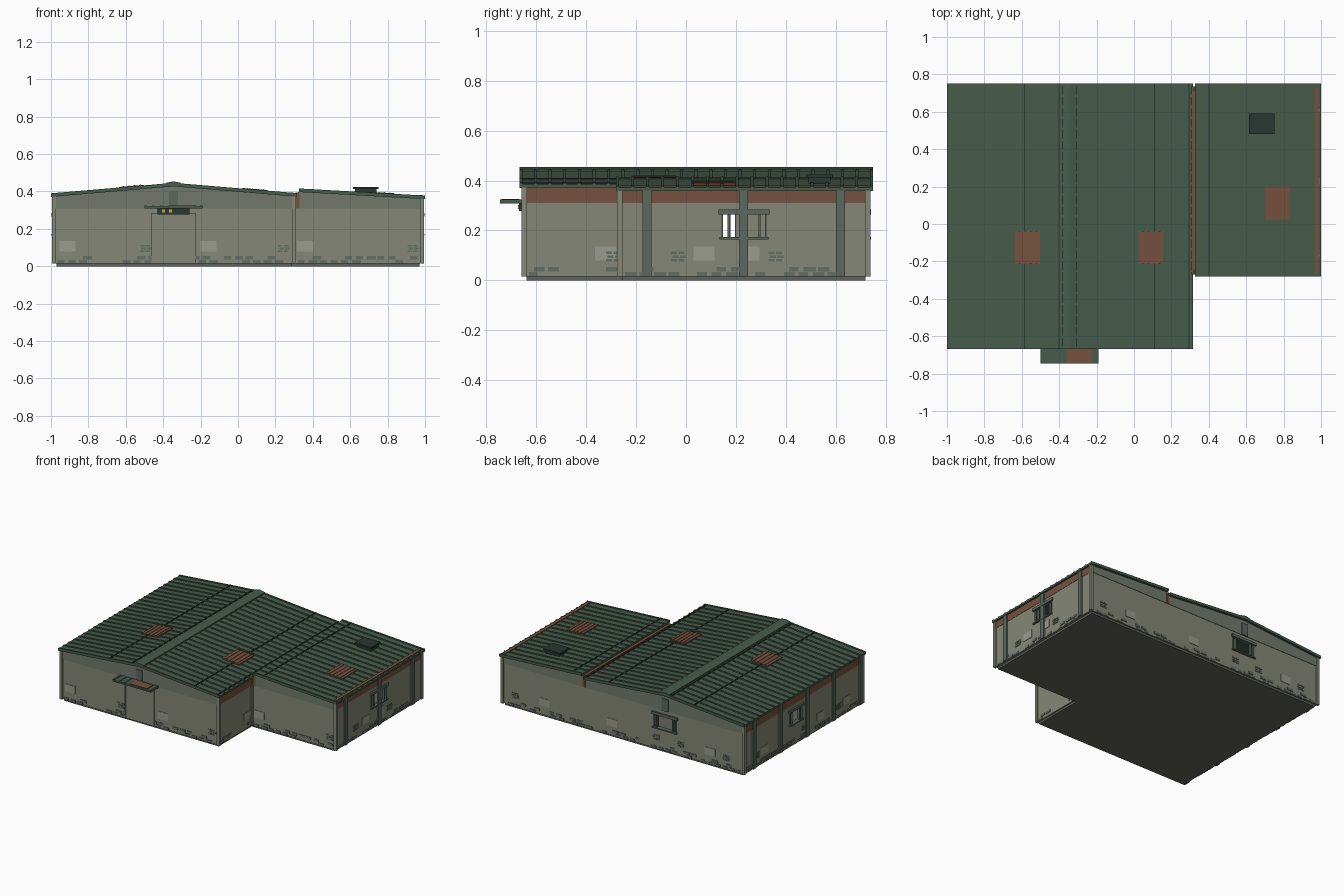
import bpy, bmesh, random
from mathutils import Vector

if "Cube" in bpy.data.objects:
    bpy.data.objects.remove(bpy.data.objects["Cube"])

random.seed(4)

def material(name, r, g, b):
    m = bpy.data.materials.new(name)
    m.diffuse_color = [(c / 255) ** 2.2 for c in (r, g, b)] + [1]
    m.use_nodes = True
    m.node_tree.nodes["Principled BSDF"].inputs["Base Color"].default_value = m.diffuse_color
    return m

WALL = material("wall", 132, 134, 118)
GABLE = material("gable", 112, 120, 108)
TRIM = material("trim", 92, 104, 96)
BRICK = material("brick", 100, 110, 100)
PALE = material("pale", 152, 155, 141)
RUST = material("rust", 116, 82, 64)
ROOF = material("roof", 72, 92, 77)
DARK = material("dark", 45, 58, 52)
PLINTH = material("plinth", 98, 98, 92)
LAMP = material("lamp", 215, 170, 60)

def prisms(name, parts, mat):
    """Extrude each xz profile from y0 to y1, all in one mesh."""
    bm = bmesh.new()
    for profile, y0, y1 in parts:
        a = [bm.verts.new((x, y0, z)) for x, z in profile]
        b = [bm.verts.new((x, y1, z)) for x, z in profile]
        bm.faces.new(a)
        bm.faces.new(b[::-1])
        for i in range(len(a)):
            j = (i + 1) % len(a)
            bm.faces.new((a[i], b[i], b[j], a[j]))
    bmesh.ops.recalc_face_normals(bm, faces=bm.faces)
    me = bpy.data.meshes.new(name)
    bm.to_mesh(me)
    bm.free()
    me.materials.append(mat)
    ob = bpy.data.objects.new(name, me)
    bpy.context.collection.objects.link(ob)
    return ob

def boxes(name, items, mat):
    """Boxes given as x0, x1, y0, y1, z0, z1."""
    prisms(name, [([(x0, z0), (x1, z0), (x1, z1), (x0, z1)], y0, y1)
                  for x0, x1, y0, y1, z0, z1 in items], mat)

def on_wall(w, u0, u1, z0, z1, d0, d1):
    """Box on a wall: u along it, d outward from its plane."""
    axis, sign, pos = w[:3]
    a, b = sorted((pos + sign * d0, pos + sign * d1))
    return (a, b, u0, u1, z0, z1) if axis == "x" else (u0, u1, a, b, z0, z1)

# name: axis, outward sign, plane, start, end, window span
WALLS = {
    "front": ("y", -1, -0.65, -0.985, 0.30, None),
    "wing_front": ("y", -1, -0.265, 0.30, 0.985, None),
    "back": ("y", 1, 0.73, -0.985, 0.985, (-0.43, -0.25)),
    "left": ("x", -1, -0.985, -0.65, 0.73, (0.06, 0.20)),
    "main_right": ("x", 1, 0.30, -0.65, -0.265, None),
    "right": ("x", 1, 0.985, -0.265, 0.73, (0.145, 0.32)),
}
PATCHES = {
    "front": [-0.955, -0.2], "wing_front": [0.315], "main_right": [-0.365],
    "right": [0.03, 0.21], "left": [-0.5, -0.2, 0.45], "back": [-0.75, 0.05, 0.6],
}
CLUSTERS = {
    "front": [-0.525, 0.215], "wing_front": [0.905], "main_right": [-0.32],
    "right": [-0.06, 0.33], "left": [-0.4, 0.0, 0.55], "back": [-0.87, -0.5, -0.3, 0.85],
}
Z0, ZW, TOP, S0, S1, T = 0.015, 0.31, 0.38, 0.17, 0.27, 0.02

# Plinth and floor
boxes("plinth", [(-0.97, 0.29, -0.64, 0.72, 0, Z0), (0.29, 0.97, -0.255, 0.72, 0, Z0)], PLINTH)

for name, w in WALLS.items():
    u0, u1, win = w[3:]
    # Wall pieces around the window opening
    if win:
        a, b = win
        spans = [(u0, u1, Z0, S0), (u0, u1, S1, ZW), (u0, a, S0, S1), (b, u1, S0, S1)]
        boxes(name + "_window_frame",
              [on_wall(w, a - .015, b + .015, S1 - .005, S1 + .015, -.02, .012),
               on_wall(w, a - .01, b + .01, S0 - .006, S0 + .003, -.02, .012)]
              + [on_wall(w, u - .004, u + .004, S0, S1, -.015, .004)
                 for u in (a, a + .025, b - .025, b)], TRIM)
    else:
        spans = [(u0, u1, Z0, ZW)]
    boxes(name + "_wall", [on_wall(w, *s, -T, 0) for s in spans], WALL)
    if w[0] == "x":
        boxes(name + "_rust_band", [on_wall(w, u0, u1, ZW, TOP, -T, .002)], RUST)
    # Exposed base bricks in two broken courses
    bricks = []
    for row, chance in ((0, 0.72), (1, 0.5)):
        u = u0 + 0.02 + row * 0.02
        while u + 0.05 < u1:
            if random.random() < chance:
                z = Z0 + row * 0.021
                bricks.append(on_wall(w, u, u + random.uniform(.035, .05), z, z + .018, 0, .004))
            u += 0.058
    # Small brick clusters
    for c in CLUSTERS[name]:
        for r in range(3):
            for k in range(2):
                s = c + k * .03 + (r % 2) * .006
                z = .075 + r * .015
                bricks.append(on_wall(w, s, s + .024, z, z + .01, 0, .003))
    boxes(name + "_bricks", bricks, BRICK)
    boxes(name + "_plaster_patches",
          [on_wall(w, p, p + .085, .08, .135, 0, .003) for p in PATCHES[name]], PALE)

# Gable tops above the wall band
main_gable = [(-.985, ZW), (.30, ZW), (.30, .382), (-.345, .432), (-.985, TOP)]
wing_gable = [(.30, ZW), (.985, ZW), (.985, .368), (.33, .402), (.30, .38)]
prisms("front_gable", [(main_gable, -.653, -.63)], GABLE)
prisms("wing_gable", [(wing_gable, -.268, -.245)], GABLE)
prisms("back_gables", [(main_gable, .71, .733), (wing_gable, .71, .733)], GABLE)
boxes("step_header", [(.308, .33, -.27, .735, ZW, .395)], RUST)
boxes("gable_vents", [(-.37, -.32, -.66, -.65, ZW, .40), (-.37, -.32, .73, .74, ZW, .40)], TRIM)

# Pilasters on the side walls and corner posts
pil = [on_wall(WALLS["right"], y - .018, y + .018, Z0, TOP - .005, 0, .01) for y in (-.157, .23, .62)]
pil += [on_wall(WALLS["left"], y - .018, y + .018, Z0, TOP, 0, .01) for y in (-.62, -.31, 0, .31, .62)]
boxes("pilasters", pil, TRIM)
boxes("corner_posts", [(x - .011, x + .011, y - .011, y + .011, Z0, TOP - .008) for x, y in
      ((-.984, -.649), (.299, -.649), (.299, -.266), (.984, -.266), (-.984, .729), (.984, .729))], WALL)

# Roof slopes: top line (xa, za) to (xb, zb) over a y range
SLOPES = {
    "left_roof": (-1, .385, -.345, .441, -.668, .75),
    "middle_roof": (-.345, .441, .315, .386, -.668, .75),
    "wing_roof": (.325, .411, 1, .373, -.28, .75),
}

def strip(s, x0, x1, low, high):
    """Sloped band between x0 and x1, offset vertically from the roof surface."""
    xa, za, xb, zb = s[:4]
    h = lambda x: za + (zb - za) * (x - xa) / (xb - xa)
    return [(x0, h(x0) + low), (x1, h(x1) + low), (x1, h(x1) + high), (x0, h(x0) + high)]

for name, s in SLOPES.items():
    xa, _, xb, _, y0, y1 = s
    prisms(name, [(strip(s, xa, xb, -.014, 0), y0, y1)], ROOF)
    n = round((y1 - y0) / .06)
    step = (y1 - y0 - .012) / n
    prisms(name + "_ribs", [(strip(s, xa, xb, 0, .005), y0 + i * step, y0 + i * step + .012)
                            for i in range(n + 1)], ROOF)
prisms("ridge_cap", [([(-.385, .437), (-.345, .443), (-.305, .437), (-.305, .446),
                       (-.345, .454), (-.385, .446)], -.668, .75)], ROOF)

# Dark lap seams across the sheets
seams = [("left_roof", -.585), ("left_roof", -.4), ("middle_roof", .11),
         ("middle_roof", .295), ("wing_roof", .4)]
prisms("roof_seams", [(strip(SLOPES[k], x - .003, x + .003, 0, .006), *SLOPES[k][4:])
                      for k, x in seams], DARK)

# Rusted replacement sheets with light ribs
sheets, sheet_ribs = [], []
for k, x, y in (("left_roof", -.635, -.215), ("middle_roof", .025, -.215), ("wing_roof", .70, .025)):
    sheets.append((strip(SLOPES[k], x, x + .133, 0, .008), y, y + .175))
    sheet_ribs += [(strip(SLOPES[k], x + .02 + i * .03, x + .026 + i * .03, .007, .011), y, y + .175)
                   for i in range(4)]
prisms("rusted_sheets", sheets, RUST)
prisms("rusted_sheet_ribs", sheet_ribs, RUST)

# Roof vent
boxes("roof_vent", [(.625, .74, .49, .58, .38, .415)], DARK)
boxes("roof_vent_cap", [(.615, .75, .48, .59, .412, .424)], DARK)

# Entrance: door, frame, canopy and lit panel
boxes("door", [(-.455, -.232, -.655, -.64, Z0, .278)], WALL)
boxes("door_frame", [(-.463, -.455, -.66, -.64, Z0, .285), (-.232, -.224, -.66, -.64, Z0, .285),
                     (-.463, -.224, -.66, -.64, .277, .285)], WALL)
boxes("canopy", [(-.5, -.19, -.745, -.65, .308, .32)], ROOF)
boxes("canopy_ribs", [(-.5 + i * .0425, -.488 + i * .0425, -.745, -.66, .32, .324) for i in range(8)], ROOF)
boxes("canopy_rust_sheet", [(-.36, -.225, -.74, -.668, .32, .326)], RUST)
boxes("entrance_panel", [(-.43, -.26, -.67, -.65, .278, .308)], DARK)
boxes("entrance_lamps", [(x, x + .016, -.674, -.668, .287, .303) for x in (-.405, -.368)], LAMP)
